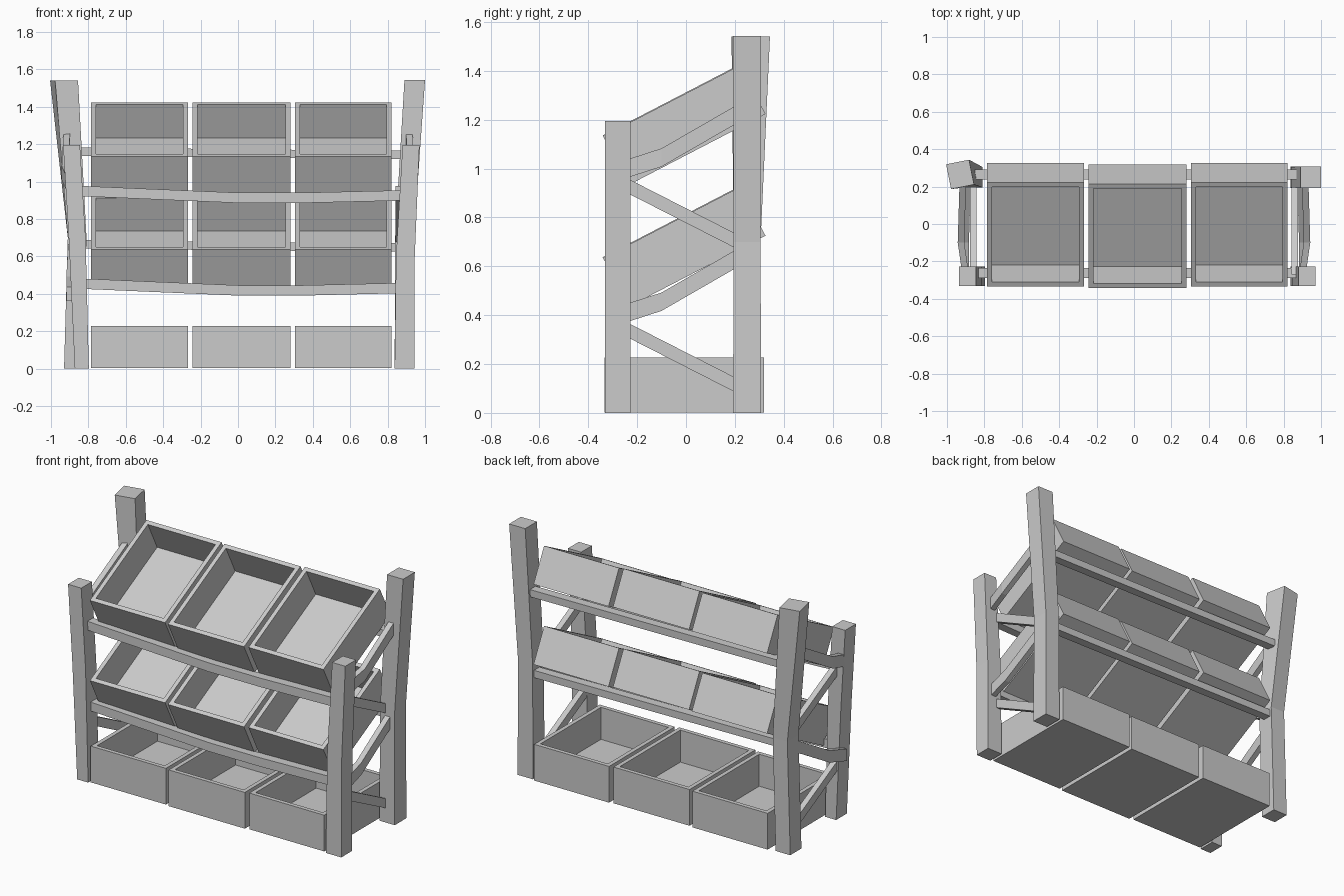
import bpy, bmesh, math
from mathutils import Matrix, Vector

if "Cube" in bpy.data.objects:
    bpy.data.objects.remove(bpy.data.objects["Cube"], do_unlink=True)

GREY = (0.6, 0.6, 0.6, 1)
wood = bpy.data.materials.new("grey wood")
wood.use_nodes = True
wood.diffuse_color = GREY
wood.node_tree.nodes["Principled BSDF"].inputs["Base Color"].default_value = GREY


def finish(name, bm):
    bmesh.ops.recalc_face_normals(bm, faces=bm.faces[:])
    mesh = bpy.data.meshes.new(name)
    bm.to_mesh(mesh)
    bm.free()
    mesh.materials.append(wood)
    obj = bpy.data.objects.new(name, mesh)
    bpy.context.collection.objects.link(obj)
    return obj


def beam(name, axis, sections):
    """Loft rectangles square to an axis; each section is (centre, width, depth, twist)."""
    u, v = {"x": ((0, 1, 0), (0, 0, 1)), "y": ((1, 0, 0), (0, 0, 1)),
            "z": ((1, 0, 0), (0, 1, 0))}[axis]
    u, v = Vector(u), Vector(v)
    bm = bmesh.new()
    rings = []
    for centre, w, d, twist in sections:
        c, s = math.cos(twist), math.sin(twist)
        ring = []
        for a, b in ((-1, -1), (1, -1), (1, 1), (-1, 1)):
            p, q = a * w / 2, b * d / 2
            ring.append(bm.verts.new(Vector(centre) + u * (p * c - q * s) + v * (p * s + q * c)))
        rings.append(ring)
    for lo, hi in zip(rings, rings[1:]):
        for i in range(4):
            j = (i + 1) % 4
            bm.faces.new((lo[i], lo[j], hi[j], hi[i]))
    bm.faces.new(rings[0])
    bm.faces.new(rings[-1])
    return finish(name, bm)


def tray(name, x0, x1, length, height, matrix):
    """Open box whose front top edge lies on the local origin."""
    wall = 0.026
    bm = bmesh.new()
    bmesh.ops.create_cube(bm, size=1)
    bmesh.ops.scale(bm, vec=(x1 - x0, length, height), verts=bm.verts)
    bmesh.ops.translate(bm, vec=((x0 + x1) / 2, length / 2, -height / 2), verts=bm.verts)
    top = max(bm.faces, key=lambda f: f.calc_center_median().z)
    bmesh.ops.inset_region(bm, faces=[top], thickness=wall, use_even_offset=True)
    floor = bmesh.ops.extrude_face_region(bm, geom=[top])["geom"]
    verts = [g for g in floor if isinstance(g, bmesh.types.BMVert)]
    bmesh.ops.translate(bm, vec=(0, 0, wall - height), verts=verts)
    if top.is_valid:
        bmesh.ops.delete(bm, geom=[top], context="FACES_ONLY")
    bm.transform(matrix)
    return finish(name, bm)


# Four slightly crooked posts
beam("front_right_post", "z", [((-0.835, -0.28, 0), 0.075, 0.105, 0),
                               ((-0.86, -0.28, 0.7), 0.09, 0.105, 0),
                               ((-0.89, -0.28, 1.195), 0.09, 0.105, 0)])
beam("front_left_post", "z", [((0.89, -0.28, 0), 0.105, 0.105, 0),
                              ((0.895, -0.28, 0.6), 0.1, 0.105, 0),
                              ((0.925, -0.28, 1.195), 0.09, 0.105, 0)])
beam("rear_right_post", "z", [((-0.88, 0.25, 0), 0.1, 0.11, 0),
                              ((-0.86, 0.25, 0.7), 0.1, 0.11, 0),
                              ((-0.93, 0.265, 1.54), 0.125, 0.135, 0.2)])
beam("rear_left_post", "z", [((0.89, 0.25, 0), 0.105, 0.115, 0),
                             ((0.89, 0.25, 0.7), 0.1, 0.11, 0),
                             ((0.945, 0.25, 1.543), 0.11, 0.115, 0)])

# Sloping side rails and opposing braces, one set per shelf and side
for side, label in ((-1, "right"), (1, "left")):
    for level, drop in (("upper", 0), ("lower", 0.59)):
        x = 0.915 if level == "upper" else 0.89
        beam(f"{level}_{label}_rail", "y", [((side * 0.9, -0.27, 0.99 - drop), 0.035, 0.075, 0),
                                            ((side * (x + 0.01), -0.1, 1.045 - drop), 0.035, 0.075, 0),
                                            ((side * x, 0.23, 1.235 - drop), 0.035, 0.075, 0)])
        beam(f"{level}_{label}_brace", "y", [((side * 0.86, -0.27, 0.945 - drop), 0.035, 0.06, 0),
                                             ((side * 0.86, 0.23, 0.69 - drop), 0.035, 0.06, 0)])

# Sagging front bars and rear bars carrying the tilted trays
for level, drop in (("upper", 0), ("lower", 0.495)):
    beam(f"{level}_front_bar", "x", [((-0.86, -0.262, 0.95 - drop), 0.055, 0.055, 0),
                                     ((-0.4, -0.262, 0.93 - drop), 0.055, 0.055, 0),
                                     ((0, -0.262, 0.913 - drop), 0.055, 0.055, 0),
                                     ((0.35, -0.262, 0.913 - drop), 0.055, 0.055, 0),
                                     ((0.89, -0.262, 0.926 - drop), 0.055, 0.055, 0)])
    beam(f"{level}_rear_bar", "x", [((-0.89, 0.265, 1.16 - drop), 0.055, 0.045, 0),
                                    ((0, 0.265, 1.15 - drop), 0.055, 0.045, 0),
                                    ((0.91, 0.265, 1.142 - drop), 0.055, 0.045, 0)])

# Three columns of trays: two tilted rows and one flat row on the ground
tilt = Matrix.Rotation(math.radians(27.4), 4, "X")
columns = (("right", -0.785, -0.268, 0), ("middle", -0.243, 0.28, -0.008), ("left", 0.305, 0.82, 0))
for label, x0, x1, dy in columns:
    for level, z in (("upper", 1.135), ("lower", 0.637)):
        place = Matrix.Translation((0, -0.333 + dy, z)) @ tilt
        tray(f"{level}_{label}_tray", x0, x1, 0.625, 0.225, place)
    tray(f"ground_{label}_tray", x0, x1, 0.645, 0.225, Matrix.Translation((0, -0.325 + dy, 0.227)))
